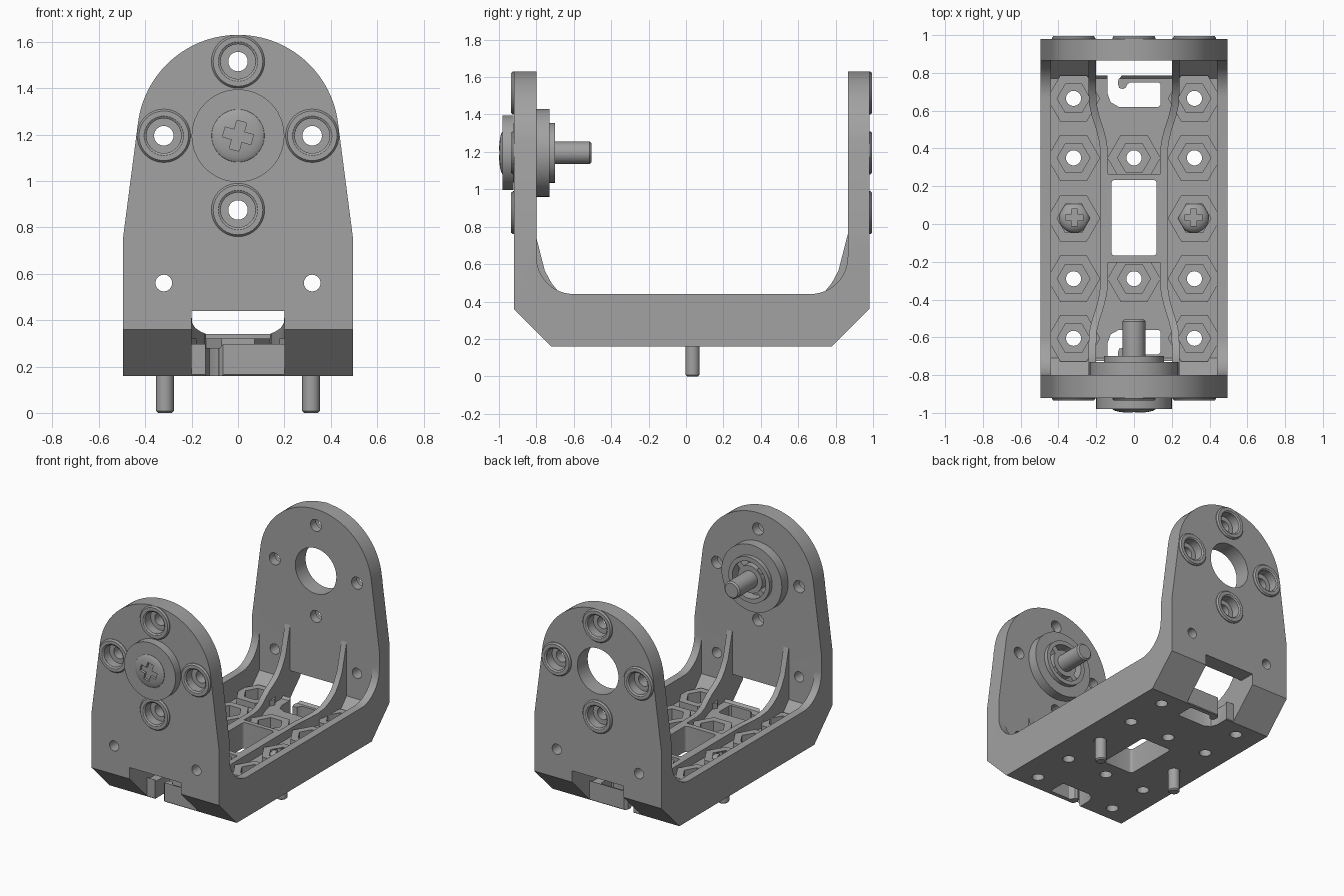
import bpy, bmesh, math
from mathutils import Matrix, Vector

cube = bpy.data.objects.get("Cube")
if cube:
    bpy.data.objects.remove(cube, do_unlink=True)

grey = bpy.data.materials.new("satin grey")
grey.use_nodes = True
grey.diffuse_color = (0.36, 0.36, 0.36, 1)
grey.node_tree.nodes["Principled BSDF"].inputs["Base Color"].default_value = (0.36, 0.36, 0.36, 1)

MID = 0.03      # y of the bracket's middle
PIVOT = 1.195   # height of the pivot axis
AXES = {"x": lambda a, b, h: (h, a, b),
        "y": lambda a, b, h: (a, h, b),
        "z": lambda a, b, h: (a, b, h)}


def finish(bm, name):
    bmesh.ops.remove_doubles(bm, verts=bm.verts, dist=1e-5)
    bmesh.ops.recalc_face_normals(bm, faces=bm.faces)
    mesh = bpy.data.meshes.new(name)
    bm.to_mesh(mesh)
    bm.free()
    mesh.materials.append(grey)
    ob = bpy.data.objects.new(name, mesh)
    bpy.context.scene.collection.objects.link(ob)
    return ob


def prism(name, axis, points, lo, hi):
    """Extrude a 2D outline along an axis."""
    bm = bmesh.new()
    rings = [[bm.verts.new(AXES[axis](a, b, h)) for a, b in points] for h in (lo, hi)]
    for ring in rings:
        bm.faces.new(ring)
    n = len(points)
    for i in range(n):
        j = (i + 1) % n
        bm.faces.new((rings[0][i], rings[0][j], rings[1][j], rings[1][i]))
    return finish(bm, name)


def arc(cx, cy, r, start, end, steps):
    angles = [math.radians(start + (end - start) * i / steps) for i in range(steps + 1)]
    return [(cx + r * math.cos(t), cy + r * math.sin(t)) for t in angles]


def disc(cx, cy, r, sides=32):
    return arc(cx, cy, r, 0, 360, sides)[:-1]


def box(x0, x1, y0, y1):
    return [(x0, y0), (x1, y0), (x1, y1), (x0, y1)]


def rounded_box(x0, x1, y0, y1, r):
    return (arc(x1 - r, y1 - r, r, 0, 90, 4) + arc(x0 + r, y1 - r, r, 90, 180, 4)
            + arc(x0 + r, y0 + r, r, 180, 270, 4) + arc(x1 - r, y0 + r, r, 270, 360, 4))


def lathe(name, profile, place, closed=False, steps=48):
    """Revolve (radius, height) points about z, then place the result."""
    bm = bmesh.new()
    verts = [bm.verts.new((r, 0, h)) for r, h in profile]
    pairs = list(zip(verts, verts[1:])) + ([(verts[-1], verts[0])] if closed else [])
    edges = [bm.edges.new(p) for p in pairs]
    bmesh.ops.spin(bm, geom=verts + edges, axis=(0, 0, 1), cent=(0, 0, 0),
                   angle=math.tau, steps=steps)
    bmesh.ops.transform(bm, matrix=place, verts=bm.verts)
    return finish(bm, name)


def combine(target, tool, operation="DIFFERENCE"):
    """Apply one boolean and discard the tool."""
    tool.hide_render = True
    mod = target.modifiers.new("shape", "BOOLEAN")
    mod.solver, mod.operation, mod.object = "EXACT", operation, tool
    bpy.context.view_layer.update()
    graph = bpy.context.evaluated_depsgraph_get()
    mesh = bpy.data.meshes.new_from_object(target.evaluated_get(graph))
    target.modifiers.clear()
    target.data = mesh
    bpy.data.objects.remove(tool, do_unlink=True)


def cut(axis, points, lo, hi):
    combine(bracket, prism("cutter", axis, points, lo, hi))


def add(axis, points, lo, hi):
    combine(bracket, prism("boss", axis, points, lo, hi), "UNION")


# U-shaped bracket: side profile trimmed by the rounded ear outline
profile = ([(-0.92, 1.8), (-0.92, 0.36), (-0.72, 0.16), (0.78, 0.16), (0.98, 0.36), (0.98, 1.8),
            (0.865, 1.8)] + arc(0.665, 0.64, 0.2, 0, -90, 12)
           + arc(-0.6, 0.64, 0.2, 270, 180, 12) + [(-0.80, 1.8)])
bracket = prism("bracket", "x", profile, -0.495, 0.495)
outline = ([(-0.495, 0.0), (0.495, 0.0), (0.495, 0.76)]
           + arc(0, PIVOT, 0.435, 6, 174, 48) + [(-0.495, 0.76)])
combine(bracket, prism("outline", "y", outline, -1.2, 1.2), "INTERSECT")

# Sunken floor between the side walls
cut("x", [(-0.80, 0.9), (-0.80, 0.38), (-0.71, 0.28), (0.77, 0.28), (0.865, 0.38), (0.865, 0.9)],
    -0.44, 0.44)

# Hexagonal nut bosses and the raised frame round the floor window
nuts = [(s * 0.32, MID + d) for s in (-1, 1) for d in (-0.635, -0.32, 0, 0.32, 0.635)]
nuts += [(0, MID - 0.32), (0, MID + 0.32)]
for x, y in nuts:
    add("z", disc(x, y, 0.141, 6), 0.27, 0.32)
add("z", box(-0.15, 0.15, MID - 0.235, MID + 0.235), 0.265, 0.34)
for x, y in nuts:
    cut("z", disc(x, y, 0.087, 6), 0.22, 0.42)
    cut("z", disc(x, y, 0.04, 24), 0.1, 0.3)
cut("z", rounded_box(-0.12, 0.12, MID - 0.198, MID + 0.204, 0.02), 0.1, 0.5)

# End openings and hooked cable slots
hook = [(-0.14, 0.80), (-0.14, 0.66), (-0.123, 0.614), (-0.08, 0.59), (0.13, 0.59), (0.14, 0.60),
        (0.14, 0.71), (0.13, 0.72), (-0.02, 0.72), (-0.035, 0.71), (-0.045, 0.69),
        (-0.06, 0.685), (-0.078, 0.69), (-0.085, 0.71), (-0.083, 0.735), (-0.065, 0.755),
        (-0.065, 0.80)]
for s in (-1, 1):
    ends = sorted((MID + s * 0.755, MID + s * 1.2))
    cut("y", box(-0.2, 0.2, 0.05, 0.44), *ends)
    cut("z", [(x, MID + s * d) for x, d in hook], 0.1, 0.4)

# Ear holes: pivot bore, bolt circle with counterbores, two lower holes
bolts = [(-0.32, PIVOT), (0.32, PIVOT), (0, PIVOT - 0.32), (0, PIVOT + 0.32)]
cut("y", disc(0, PIVOT, 0.16, 48), -1.2, 1.2)
for x, z in bolts:
    cut("y", disc(x, z, 0.042), -1.2, 1.2)
    for s in (-1, 1):
        cut("y", disc(x, z, 0.075), *sorted((MID + s * 0.895, MID + s * 1.1)))
for s in (-1, 1):
    cut("y", disc(s * 0.32, 0.56, 0.036), -1.2, 1.2)

# Raised collars round the bolt holes on both outer faces
collar = [(0.075, -0.01), (0.115, -0.01), (0.115, 0.005), (0.107, 0.015), (0.085, 0.015), (0.075, 0.008)]
parts = [bracket]
for s, end in ((-1, "front"), (1, "back")):
    for i, (x, z) in enumerate(bolts):
        place = Matrix.Translation((x, MID + s * 0.95, z)) @ Matrix.Rotation(-s * math.pi / 2, 4, "X")
        parts.append(lathe(f"{end}_collar_{i + 1}", collar, place, True, 40))

# Curved ribs that sweep from the floor up the ears
rib_path = [(0.0, 0.158, 0.34), (0.34, 0.158, 0.34), (0.40, 0.163, 0.343), (0.47, 0.18, 0.35),
            (0.54, 0.203, 0.365), (0.60, 0.217, 0.385), (0.66, 0.22, 0.415), (0.71, 0.22, 0.45),
            (0.75, 0.22, 0.50), (0.785, 0.22, 0.565), (0.835, 0.22, 0.76), (0.85, 0.22, 0.76)]
for side, label in ((1, "left"), (-1, "right")):
    stations = [(-d, x, z) for d, x, z in rib_path[:0:-1]] + rib_path
    bm = bmesh.new()
    rings = []
    for d, x, z in stations:
        rings.append([bm.verts.new((side * (x + dx), MID + d, h))
                      for dx, h in ((-0.02, 0.27), (0.02, 0.27), (0.02, z), (-0.02, z))])
    for a, b in zip(rings, rings[1:]):
        for i in range(4):
            j = (i + 1) % 4
            bm.faces.new((a[i], a[j], b[j], b[i]))
    bm.faces.new(rings[0])
    bm.faces.new(rings[-1])
    parts.append(finish(bm, f"{label}_rib"))

# Pivot: outer disc, flange, bearing recess and shaft in one turned piece
to_back = Matrix.Translation((0, 0, PIVOT)) @ Matrix.Rotation(-math.pi / 2, 4, "X")
turned = [(0, -0.98), (0.2, -0.98), (0.2, -0.921), (0.158, -0.921), (0.158, -0.801), (0.235, -0.801),
          (0.235, -0.73), (0.16, -0.73), (0.16, -0.70), (0.13, -0.70), (0.13, -0.77),
          (0.095, -0.77), (0.095, -0.71), (0.06, -0.71), (0.06, -0.515), (0.05, -0.505), (0, -0.505)]
parts.append(lathe("pivot_shaft", turned, to_back))
for i in range(4):
    t = math.radians(45 + 90 * i)
    spoke = prism(f"bearing_spoke_{i + 1}", "y", box(0.09, 0.135, -0.02, 0.02), -0.77, -0.715)
    spoke.data.transform(Matrix.Translation((0, 0, PIVOT)) @ Matrix.Rotation(t, 4, "Y"))
    parts.append(spoke)


# Domed cross-head screws
def screw(name, r, dome, under, shank, place, turn):
    head = [(0, dome)] + [(r * math.sin(t), dome * math.cos(t))
                          for t in [math.pi / 2 * i / 8 for i in range(1, 9)]]
    tip = 0.008
    body = [(r, -under), (0.038, -under), (0.038, tip - shank), (0.03, -shank), (0, -shank)]
    ob = lathe(name, head + body, place)
    for k in range(2):
        slot = prism("slot", "z", box(-r * 0.55, r * 0.55, -r * 0.19, r * 0.19), dome - r * 0.4, dome + 0.1)
        slot.data.transform(place @ Matrix.Rotation(turn + k * math.pi / 2, 4, "Z"))
        combine(ob, slot)
    parts.append(ob)


to_front = Matrix.Translation((0, -0.978, PIVOT)) @ Matrix.Rotation(math.pi / 2, 4, "X")
screw("pivot_screw", 0.115, 0.022, 0.01, 0.05, to_front, math.radians(-15))
for s, label in ((1, "left"), (-1, "right")):
    place = Matrix.Translation((s * 0.315, MID + 0.005, 0.29))
    screw(f"{label}_floor_screw", 0.082, 0.05, 0.07, 0.29, place, 0)

# Smooth round surfaces, keep edges crisp
bpy.ops.object.select_all(action="DESELECT")
for ob in parts:
    ob.select_set(True)
bpy.context.view_layer.objects.active = bracket
bpy.ops.object.shade_smooth_by_angle(angle=math.radians(30))
